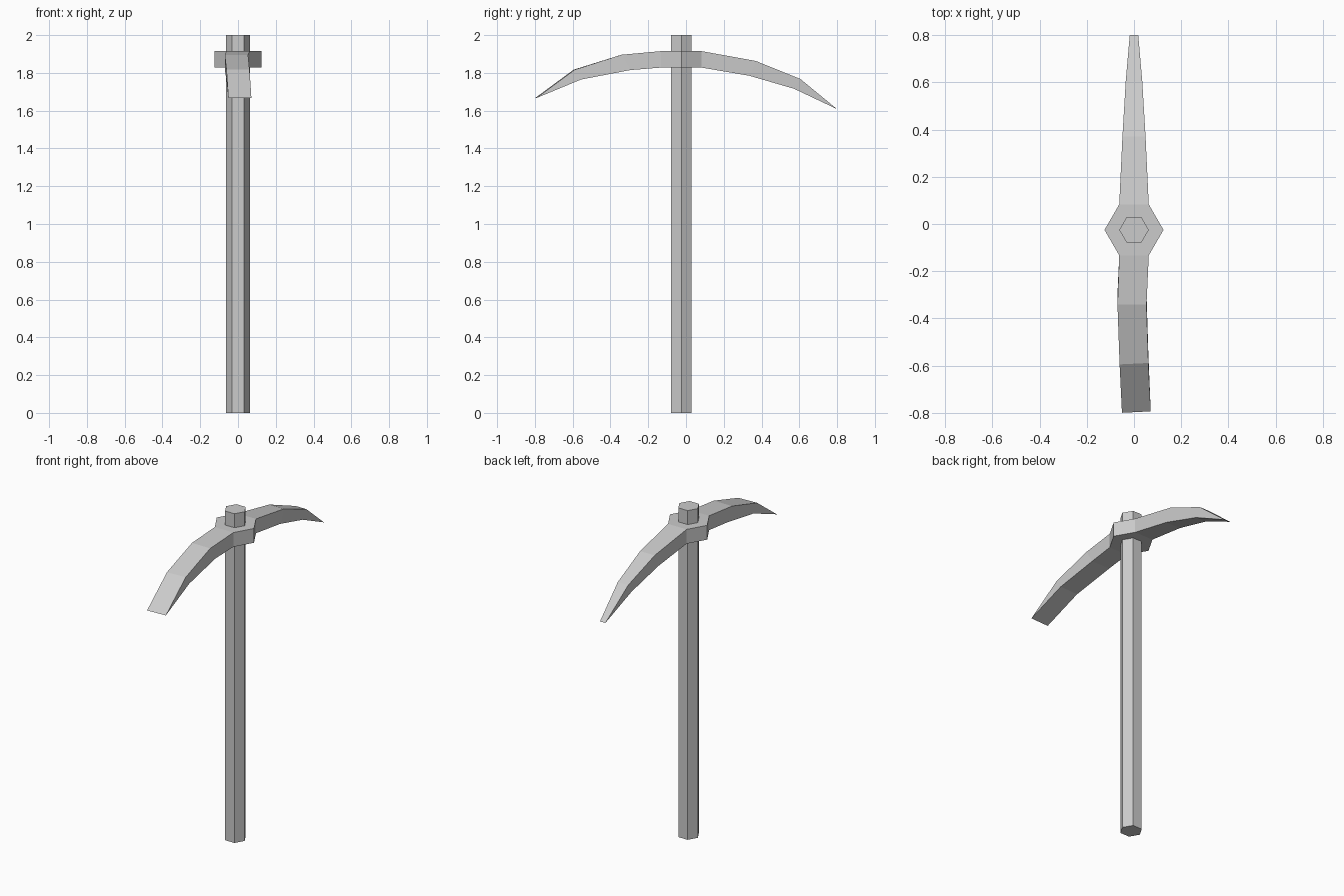
import bpy, bmesh
from math import cos, sin, pi

if "Cube" in bpy.data.objects:
    bpy.data.objects.remove(bpy.data.objects["Cube"])

CY = -0.025  # handle axis offset along y


def hex_prism(bm, radius, z0, z1):
    """Six-sided prism with corners on the x axis; returns its side faces."""
    rings = [[bm.verts.new((radius * cos(i * pi / 3), CY + radius * sin(i * pi / 3), z))
              for i in range(6)] for z in (z0, z1)]
    lo, hi = rings
    bm.faces.new(lo[::-1])
    bm.faces.new(hi)
    return [bm.faces.new((lo[i], lo[(i + 1) % 6], hi[(i + 1) % 6], hi[i])) for i in range(6)]


def extrude_arm(bm, face, sections):
    """Extrude a collar face through (x_left, x_right, skew, y_top, z_top, y_bottom, z_bottom)."""
    for xl, xr, skew, yt, zt, yb, zb in sections:
        face = bmesh.ops.extrude_discrete_faces(bm, faces=[face])["faces"][0]
        mid = face.calc_center_median()
        for v in face.verts:
            right, top = v.co.x > mid.x, v.co.z > mid.z
            v.co = (xr if right else xl,
                    (yt if top else yb) + (skew if right else -skew),
                    zt if top else zb)


def finish(bm, name):
    bmesh.ops.remove_doubles(bm, verts=bm.verts, dist=0.0005)
    bmesh.ops.recalc_face_normals(bm, faces=bm.faces)
    mesh = bpy.data.meshes.new(name)
    bm.to_mesh(mesh)
    bm.free()
    bpy.context.collection.objects.link(bpy.data.objects.new(name, mesh))


# Handle
bm = bmesh.new()
hex_prism(bm, 0.0625, 0, 2)
finish(bm, "handle")

# Head: hexagonal collar with a pointed arm (+y) and a flat blade arm (-y)
bm = bmesh.new()
sides = hex_prism(bm, 0.125, 1.828, 1.915)
extrude_arm(bm, sides[1], [
    (-0.049, 0.049, 0, 0.37, 1.863, 0.335, 1.785),
    (-0.035, 0.035, 0, 0.605, 1.768, 0.572, 1.716),
    (-0.018, 0.018, 0, 0.80, 1.608, 0.80, 1.608),
])
extrude_arm(bm, sides[4], [
    (-0.070, 0.053, 0.000, -0.342, 1.896, -0.295, 1.815),
    (-0.061, 0.061, 0.003, -0.592, 1.817, -0.558, 1.765),
    (-0.051, 0.071, 0.003, -0.797, 1.666, -0.797, 1.666),
])
finish(bm, "pick_head")
